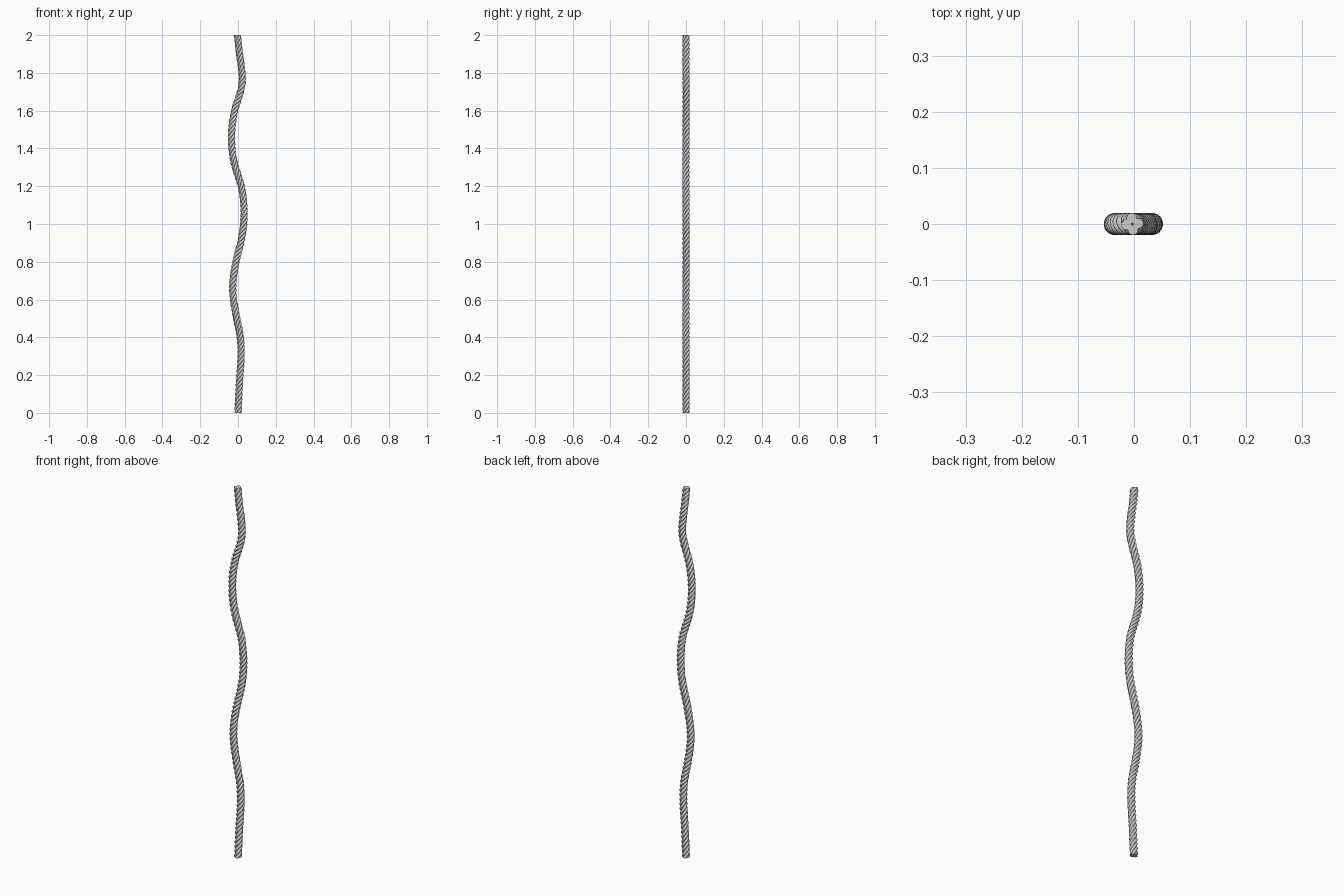
import bpy, bmesh, math
from mathutils import Vector

if "Cube" in bpy.data.objects:
    bpy.data.objects.remove(bpy.data.objects["Cube"])

# Wavy centre line as (z, x) points
PATH = [(0, 0), (0.15, 0.007), (0.3, 0.016), (0.4, 0.012), (0.5, -0.007), (0.6, -0.024),
        (0.67, -0.028), (0.75, -0.02), (0.83, -0.004), (0.92, 0.018), (1.0, 0.03), (1.1, 0.031),
        (1.19, 0.02), (1.25, 0.002), (1.32, -0.019), (1.4, -0.032), (1.5, -0.033), (1.6, -0.018),
        (1.67, 0.004), (1.72, 0.018), (1.77, 0.023), (1.83, 0.018), (1.91, 0.007), (2.0, -0.003)]
STRANDS, SIDES, RINGS = 4, 12, 400
OFFSET, RADIUS, TURNS, START = 0.0105, 0.0092, 20, math.radians(7)


def slope(i):
    a, b = PATH[max(i - 1, 0)], PATH[min(i + 1, len(PATH) - 1)]
    return (b[1] - a[1]) / (b[0] - a[0])


def centre(z):
    # Smooth interpolation: returns x and dx/dz
    i = max(k for k in range(len(PATH) - 1) if PATH[k][0] <= z)
    (z0, x0), (z1, x1) = PATH[i], PATH[i + 1]
    h = z1 - z0
    t = (z - z0) / h
    m0, m1 = slope(i) * h, slope(i + 1) * h
    x = ((2*t**3 - 3*t**2 + 1) * x0 + (t**3 - 2*t**2 + t) * m0
         + (3*t**2 - 2*t**3) * x1 + (t**3 - t**2) * m1)
    d = ((6*t*t - 6*t) * (x0 - x1) + (3*t*t - 4*t + 1) * m0 + (3*t*t - 2*t) * m1) / h
    return x, d


def make_strand(n):
    bm = bmesh.new()
    rings = []
    for r in range(RINGS + 1):
        z = 2 * r / RINGS
        x, d = centre(z)
        if r in (0, RINGS):
            d = 0  # level ends
        side = Vector((1, 0, -d)).normalized()
        twist = START + 2 * math.pi * (n / STRANDS + TURNS * r / RINGS)
        ring = []
        for s in range(SIDES):
            a = twist + 2 * math.pi * s / SIDES
            u = OFFSET * math.cos(twist) + RADIUS * math.cos(a)
            v = OFFSET * math.sin(twist) + RADIUS * math.sin(a)
            ring.append(bm.verts.new(Vector((x, v, z)) + side * u))
        rings.append(ring)
    for lo, hi in zip(rings, rings[1:]):
        for s in range(SIDES):
            t = (s + 1) % SIDES
            bm.faces.new((lo[s], lo[t], hi[t], hi[s]))
    bm.faces.new(rings[0][::-1])
    bm.faces.new(rings[-1])
    mesh = bpy.data.meshes.new("rope_strand")
    bm.to_mesh(mesh)
    bm.free()
    ob = bpy.data.objects.new(f"rope_strand_{n + 1}", mesh)
    bpy.context.collection.objects.link(ob)
    bpy.context.view_layer.objects.active = ob
    ob.select_set(True)


# Four strands laid around the centre line
for n in range(STRANDS):
    make_strand(n)
bpy.ops.object.shade_smooth_by_angle(angle=math.radians(40))
